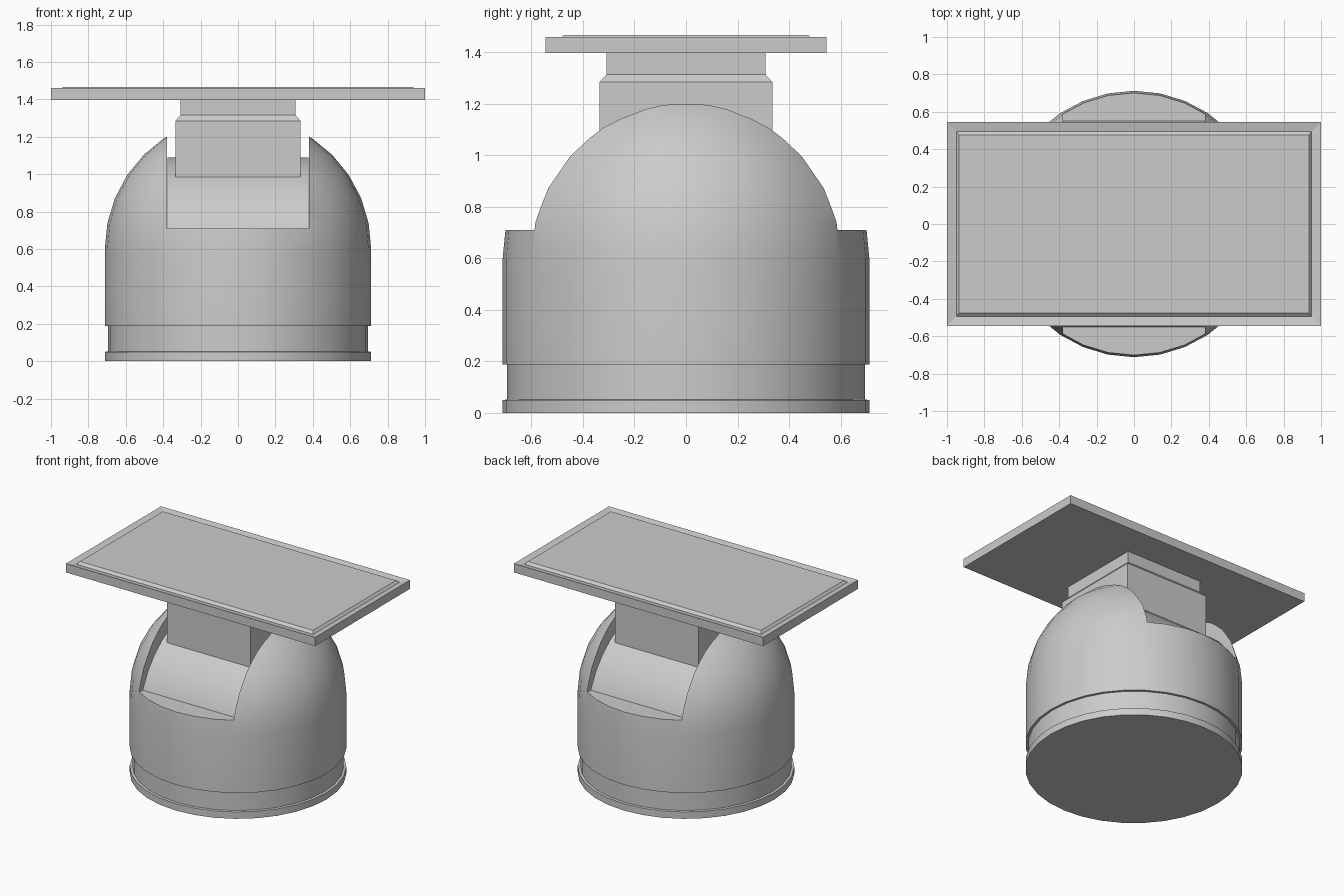
import bpy, bmesh, math
from mathutils import Matrix, Vector

cube = bpy.data.objects.get("Cube")
if cube:
    bpy.data.objects.remove(cube, do_unlink=True)

grey = bpy.data.materials.new("plain grey")
grey.use_nodes = True
grey.diffuse_color = (0.6, 0.6, 0.6, 1)
grey.node_tree.nodes["Principled BSDF"].inputs["Base Color"].default_value = (0.6, 0.6, 0.6, 1)

RADIUS = 0.712
SLOT = 0.38
SHELF = 0.71


def make(name, bm):
    """Turn a bmesh into a grey object."""
    bmesh.ops.recalc_face_normals(bm, faces=bm.faces)
    mesh = bpy.data.meshes.new(name)
    bm.to_mesh(mesh)
    bm.free()
    mesh.materials.append(grey)
    obj = bpy.data.objects.new(name, mesh)
    bpy.context.collection.objects.link(obj)
    return obj


def smooth(obj):
    bpy.ops.object.select_all(action="DESELECT")
    obj.select_set(True)
    bpy.context.view_layer.objects.active = obj
    bpy.ops.object.shade_smooth_by_angle(angle=math.radians(30))


def lathe(name, profile, steps=32):
    """Spin a (radius, height) profile around z."""
    bm = bmesh.new()
    verts = [bm.verts.new((r, 0, z)) for r, z in profile]
    edges = [bm.edges.new(pair) for pair in zip(verts, verts[1:])]
    bmesh.ops.spin(bm, geom=verts + edges, cent=(0, 0, 0), axis=(0, 0, 1),
                   angle=math.tau, steps=steps)
    bmesh.ops.remove_doubles(bm, verts=bm.verts, dist=0.0005)
    return make(name, bm)


def stack(name, rings):
    """Closed rectangular column from (half x, half y, z) rings."""
    bm = bmesh.new()
    loops = [[bm.verts.new((sx * x, sy * y, z))
              for sx, sy in ((-1, -1), (1, -1), (1, 1), (-1, 1))]
             for x, y, z in rings]
    for low, high in zip(loops, loops[1:]):
        for i in range(4):
            j = (i + 1) % 4
            bm.faces.new((low[i], low[j], high[j], high[i]))
    bm.faces.new(loops[0][::-1])
    bm.faces.new(loops[-1])
    return make(name, bm)


# Base ring with a narrow waist above it
smooth(lathe("base_ring", [(0, 0), (RADIUS, 0), (RADIUS, 0.05), (0.695, 0.052),
                           (0.695, 0.2), (0, 0.2)]))

# Domed housing, cut by a slot running front to back
arc = [math.radians(a * 11.25) for a in range(9)]
dome = [(RADIUS * math.cos(a), 0.6 + RADIUS * math.sin(a)) for a in arc]
housing = lathe("domed_housing", [(0, 0.187), (RADIUS, 0.187)] + dome)
cutter = stack("slot_cutter", [(SLOT, 1, SHELF), (SLOT, 1, 1.6)])
cutter.hide_render = True
cut = housing.modifiers.new("slot", "BOOLEAN")
cut.operation = "DIFFERENCE"
cut.solver = "EXACT"
cut.object = cutter
bpy.ops.object.select_all(action="DESELECT")
bpy.context.view_layer.objects.active = housing
housing.select_set(True)
bpy.ops.object.modifier_apply(modifier=cut.name)
bpy.data.objects.remove(cutter, do_unlink=True)
smooth(housing)

# Tilting drum lying in the slot, trimmed inside the housing
bm = bmesh.new()
bmesh.ops.create_cone(bm, cap_ends=True, segments=32, radius1=0.59, radius2=0.59,
                      depth=2 * SLOT - 0.004,
                      matrix=Matrix.Translation((0, 0, 0.5)) @ Matrix.Rotation(math.pi / 2, 4, "Y"))
trim = bmesh.ops.bisect_plane(bm, geom=bm.verts[:] + bm.edges[:] + bm.faces[:],
                              plane_co=Vector((0, 0, 0.6)), plane_no=Vector((0, 0, 1)),
                              clear_inner=True)
bmesh.ops.holes_fill(bm, edges=[e for e in bm.edges if e.is_boundary])
smooth(make("tilt_drum", bm))

# Square neck with a chamfered shoulder
stack("neck", [(0.335, 0.335, 0.9), (0.335, 0.335, 1.285),
               (0.308, 0.308, 1.315), (0.308, 0.308, 1.4)])

# Top plate with a sloped border and a flat raised panel
stack("top_plate", [(1, 0.545, 1.397), (1, 0.545, 1.46),
                    (0.95, 0.495, 1.45), (0.935, 0.475, 1.467)])
